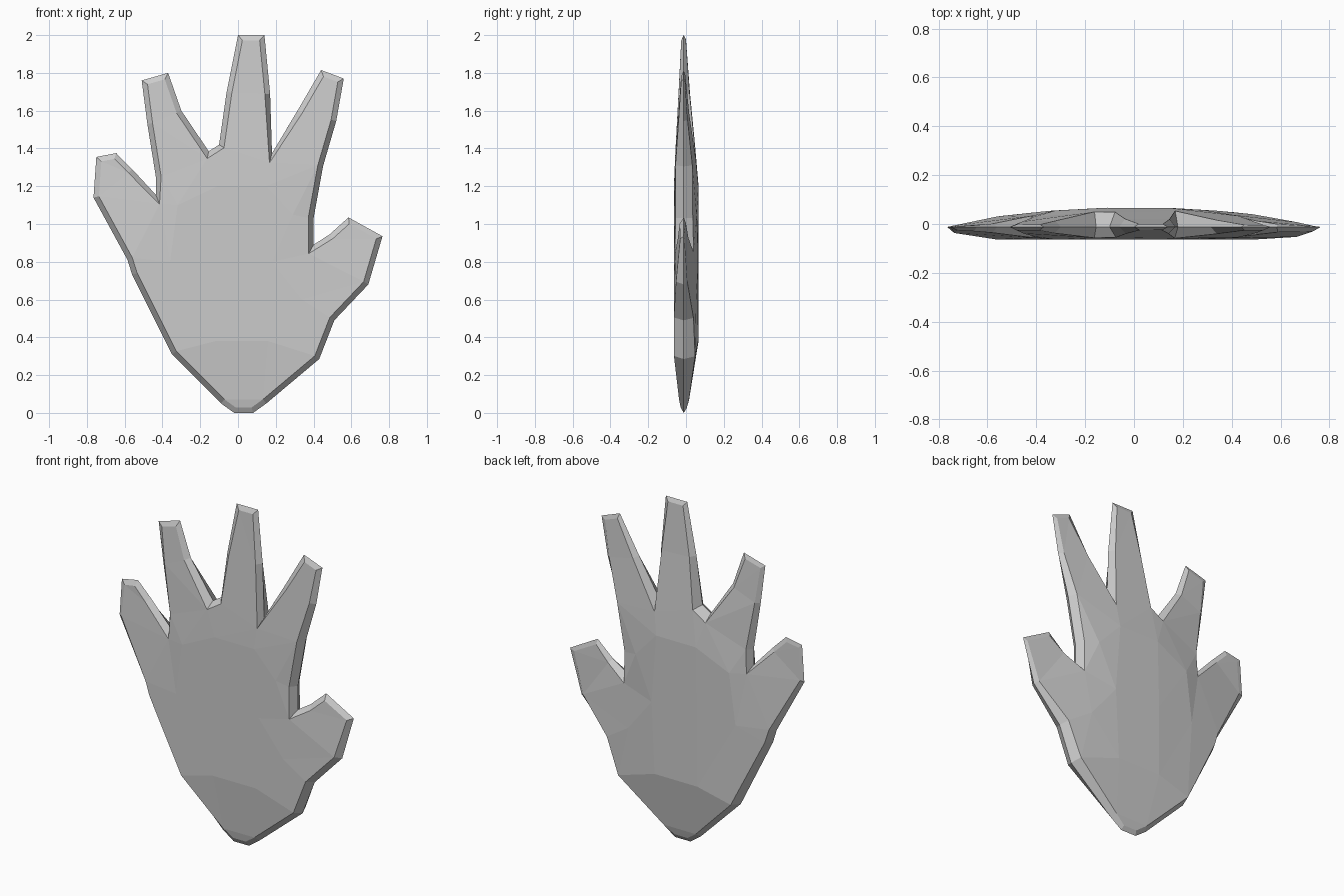
import bpy, bmesh
from mathutils import Vector
from mathutils.geometry import delaunay_2d_cdt

if "Cube" in bpy.data.objects:
    bpy.data.objects.remove(bpy.data.objects["Cube"])

# Silhouette in x, z, counter-clockwise from the wrist
wrist_right = [(-.02, 0), (.08, 0), (.15, .05), (.43, .285), (.51, .49)]
thumb = [(.69, .68), (.765, .935), (.585, 1.035), (.485, .945), (.40, .89)]
index_finger = [(.40, 1.03), (.45, 1.305), (.52, 1.545), (.56, 1.77),
                (.44, 1.815), (.315, 1.60), (.18, 1.375)]
middle_finger = [(.17, 1.69), (.14, 2), (0, 2), (-.06, 1.70), (-.10, 1.42), (-.155, 1.385)]
ring_finger = [(-.30, 1.60), (-.37, 1.80), (-.51, 1.76), (-.48, 1.53),
               (-.435, 1.25), (-.435, 1.155)]
little_finger = [(-.56, 1.29), (-.645, 1.375), (-.75, 1.355), (-.765, 1.14)]
wrist_left = [(-.585, .81), (-.56, .73), (-.35, .31), (-.09, .05)]
outline = [Vector(p) for p in wrist_right + thumb + index_finger + middle_finger
           + ring_finger + little_finger + wrist_left]
n = len(outline)

# Palm points that carry the domed back
palm = [Vector(p) for p in [(-.12, .38), (.16, .38), (-.12, .8), (.18, .8), (-.11, 1.2),
                            (.15, 1.2), (-.36, .8), (.34, .6), (-.32, 1.1), (.29, 1.05)]]

# Thin ends: x, z, length of the taper
tips = [(.07, 2, .78), (.50, 1.80, .62), (-.44, 1.78, .62),
        (-.72, 1.30, .45), (.70, 1.0, .42), (.03, 0, .36)]


def thickness(p):
    return min(min(1, .2 + .8 * (p - Vector((x, z))).length / r) for x, z, r in tips)


def front_y(p):
    return -.012 - .052 * thickness(p)


def back_y(p):
    return -.012 + .08 * thickness(p) ** 1.4 * (1 - (p.x / .82) ** 2)


def inset(width):
    result = []
    for i, p in enumerate(outline):
        a = (p - outline[i - 1]).normalized()
        b = (outline[(i + 1) % n] - p).normalized()
        na, nb = Vector((-a.y, a.x)), Vector((-b.y, b.x))
        m = (na + nb).normalized()
        result.append(p + m * width * min(1.9, 1 / max(.1, m.dot(na))))
    return result


bm = bmesh.new()
rim = [bm.verts.new((p.x, -.012, p.y)) for p in outline]


# Each side: bevelled band from the rim, then a faceted cap
def add_side(width, depth):
    points = inset(width) + palm
    verts = [bm.verts.new((p.x, depth(p), p.y)) for p in points]
    for i in range(n):
        j = (i + 1) % n
        bm.faces.new((rim[i], rim[j], verts[j], verts[i]))
    out, _, faces, orig, _, _ = delaunay_2d_cdt(points, [], [list(range(n))], 1, 1e-5)
    lookup = [verts[o[0]] if o else bm.verts.new((p.x, depth(p), p.y))
              for p, o in zip(out, orig)]
    for f in faces:
        bm.faces.new([lookup[k] for k in f])


add_side(.028, front_y)
add_side(.024, back_y)
bmesh.ops.recalc_face_normals(bm, faces=bm.faces)
mesh = bpy.data.meshes.new("hand")
bm.to_mesh(mesh)
bm.free()
hand = bpy.data.objects.new("hand", mesh)
bpy.context.collection.objects.link(hand)
